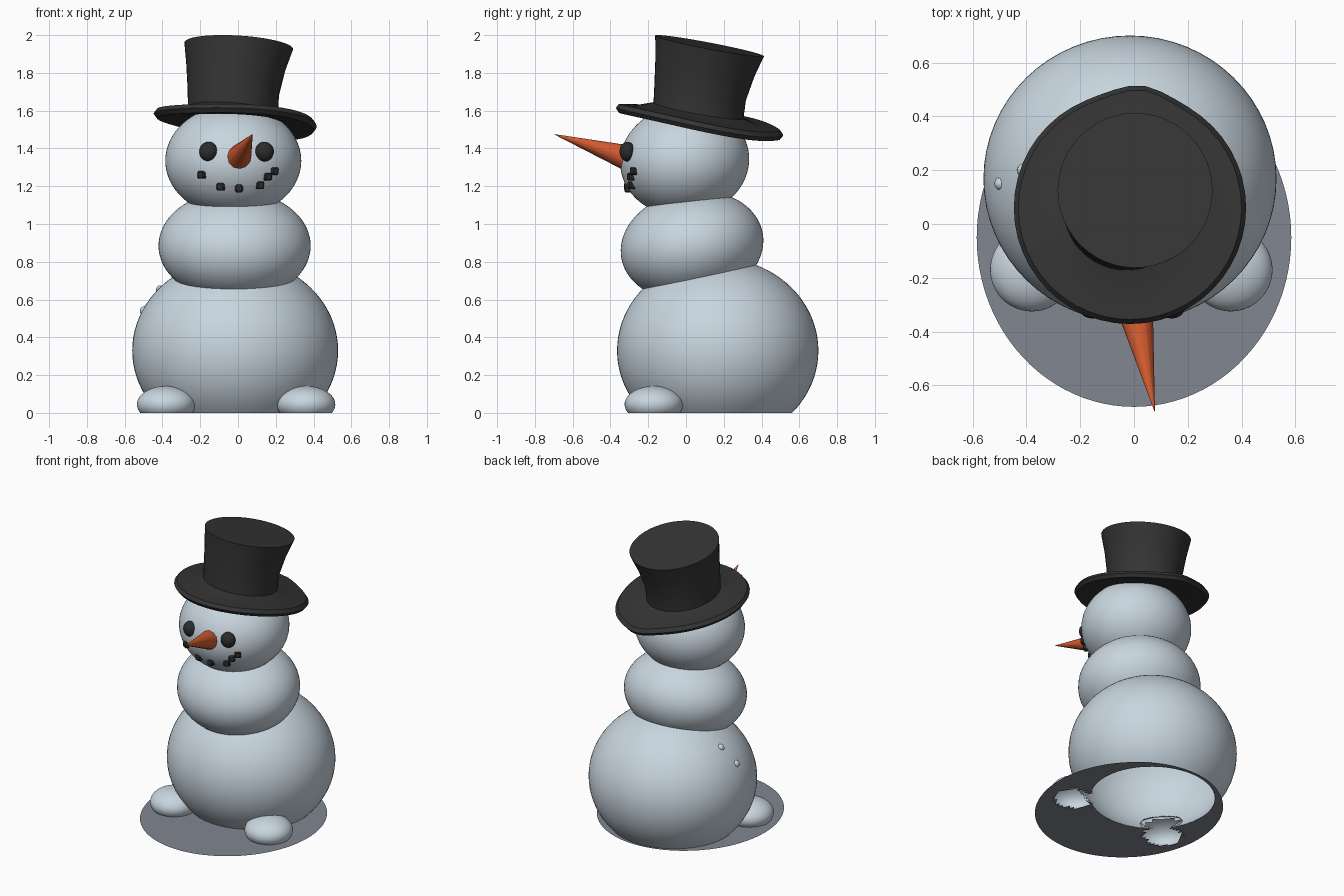
import bpy, bmesh, math
from mathutils import Matrix, Vector

if "Cube" in bpy.data.objects:
    bpy.data.objects.remove(bpy.data.objects["Cube"])


def material(name, rgb):
    m = bpy.data.materials.new(name)
    m.diffuse_color = (*rgb, 1)
    m.use_nodes = True
    m.node_tree.nodes["Principled BSDF"].inputs["Base Color"].default_value = m.diffuse_color
    return m


SNOW = material("snow", (0.58, 0.67, 0.74))
FELT = material("black_felt", (0.035, 0.035, 0.035))
COAL = material("coal", (0.025, 0.025, 0.027))
CARROT = material("carrot_orange", (0.68, 0.11, 0.03))
ICE = material("grey_ice", (0.22, 0.24, 0.28))


def finish(name, bm, mat):
    me = bpy.data.meshes.new(name)
    bm.to_mesh(me)
    bm.free()
    me.materials.append(mat)
    ob = bpy.data.objects.new(name, me)
    bpy.context.collection.objects.link(ob)
    return ob


def ball_matrix(center, radii, tilt=0):
    return (Matrix.Translation(center) @ Matrix.Rotation(math.radians(tilt), 4, 'X')
            @ Matrix.Diagonal((*radii, 1)))


def sphere(name, M, mat, seg=24, others=()):
    """Ellipsoid, open at the ground, without the parts buried in other balls."""
    bm = bmesh.new()
    bmesh.ops.create_uvsphere(bm, u_segments=seg, v_segments=seg * 2 // 3, radius=1, matrix=M)
    bmesh.ops.bisect_plane(bm, geom=bm.verts[:] + bm.edges[:] + bm.faces[:],
                           plane_co=(0, 0, 0), plane_no=(0, 0, 1), clear_inner=True)
    inv = [o.inverted() for o in others]
    buried = [f for f in bm.faces
              if any(all((i @ v.co).length < 0.99 for v in f.verts) for i in inv)]
    bmesh.ops.delete(bm, geom=buried, context='FACES')
    return finish(name, bm, mat)


# Snow balls and feet
balls = {
    "base_snowball": ball_matrix((-0.015, 0.168, 0.33), (0.545, 0.533, 0.49)),
    "middle_snowball": ball_matrix((-0.018, 0.032, 0.885), (0.403, 0.38, 0.29), 10),
    "head_snowball": ball_matrix((-0.025, -0.007, 1.335), (0.36, 0.342, 0.295), 6),
    "left_foot": ball_matrix((-0.38, -0.17, 0.045), (0.155, 0.155, 0.097)),
    "right_foot": ball_matrix((0.36, -0.17, 0.045), (0.155, 0.155, 0.097)),
}
for name, M in balls.items():
    sphere(name, M, SNOW, 64, [o for n, o in balls.items() if n != name])

# Small snow lumps on the left flank
for i, p in enumerate([(-0.495, 0.15, 0.54), (-0.41, 0.2, 0.65)]):
    sphere(f"snow_lump_{i}", ball_matrix(p, (0.025,) * 3), SNOW, 12)

# Eyes
for side, x in (("left", -0.155), ("right", 0.14)):
    sphere(side + "_eye", ball_matrix((x, -0.31, 1.383), (0.05, 0.042, 0.052)), COAL, 20)

# Mouth: coal lumps set on the head surface
head_inv = balls["head_snowball"].inverted()


def head_y(x, z):
    y = -0.45
    while (head_inv @ Vector((x, y, z))).length > 1:
        y += 0.003
    return y


for i, (x, z) in enumerate([(-0.19, 1.26), (-0.09, 1.198), (0.005, 1.188),
                            (0.115, 1.205), (0.155, 1.25), (0.19, 1.28)]):
    bm = bmesh.new()
    bmesh.ops.create_cube(bm, size=0.04, matrix=Matrix.Translation((x, head_y(x, z), z))
                          @ Matrix.Rotation(x * 3, 4, 'Z'))
    bmesh.ops.bevel(bm, geom=bm.edges[:], offset=0.006, segments=1, affect='EDGES')
    finish(f"mouth_coal_{i}", bm, COAL)

# Carrot nose, slanting up and to the side
root, tip = Vector((0.003, -0.31, 1.35)), Vector((0.077, -0.697, 1.475))
axis = tip - root
bm = bmesh.new()
bmesh.ops.create_cone(bm, cap_ends=True, segments=12, radius1=0.068, radius2=0.001,
                      depth=axis.length, matrix=Matrix.Translation((root + tip) / 2)
                      @ axis.to_track_quat('Z', 'Y').to_matrix().to_4x4())
finish("carrot_nose", bm, CARROT)


# Top hat: rings of (cx, cy, cz, radius, slope_x, slope_y, brim waviness)
def loft(name, rings, mat, n=48):
    bm = bmesh.new()
    loops = []
    for cx, cy, cz, r, sx, sy, wave in rings:
        loop = []
        for k in range(n):
            t = 2 * math.pi * k / n
            rr = r + wave * 0.025 * math.exp(-((t - 1.48) / 0.25) ** 2)
            x, y = rr * math.cos(t), rr * math.sin(t)
            z = cz + sx * x + sy * y - wave * 0.012 * math.cos(2 * t - 1.8)
            loop.append(bm.verts.new((cx + x, cy + y, z)))
        loops.append(loop)
    for a, b in zip(loops, loops[1:]):
        for k in range(n):
            j = (k + 1) % n
            bm.faces.new((a[k], a[j], b[j], b[k]))
    bm.faces.new(loops[-1])
    bmesh.ops.recalc_face_normals(bm, faces=bm.faces[:])
    return finish(name, bm, mat)


loft("top_hat", [
    (-0.015, 0.04, 1.56, 0.20, -0.08, -0.16, 0),
    (-0.015, 0.06, 1.535, 0.30, -0.08, -0.16, 0.5),
    (-0.015, 0.06, 1.525, 0.415, -0.08, -0.16, 1),
    (-0.015, 0.06, 1.548, 0.432, -0.08, -0.16, 1),
    (-0.015, 0.06, 1.572, 0.415, -0.08, -0.16, 1),
    (-0.02, 0.06, 1.58, 0.31, -0.08, -0.17, 0.5),
    (-0.027, 0.066, 1.60, 0.238, -0.08, -0.18, 0),
    (-0.025, 0.075, 1.70, 0.242, -0.08, -0.19, 0),
    (-0.012, 0.10, 1.83, 0.262, -0.07, -0.19, 0),
    (0.004, 0.125, 1.943, 0.288, -0.06, -0.19, 0),
], FELT)

# Ice patch on the ground, open under the snow
bm = bmesh.new()
n, steps = 96, 16
k0 = math.sqrt(1 - (0.33 / 0.49) ** 2)
loops = []
for s in range(steps + 1):
    f = s / steps
    loop = []
    for k in range(n):
        c, d = math.cos(2 * math.pi * k / n), math.sin(2 * math.pi * k / n)
        inner = Vector((-0.015 + 0.545 * k0 * c, 0.168 + 0.533 * k0 * d, 0.002))
        outer = Vector((0.585 * c, -0.05 + 0.63 * d, 0.002))
        loop.append(bm.verts.new(inner.lerp(outer, f)))
    loops.append(loop)
for a, b in zip(loops, loops[1:]):
    for k in range(n):
        j = (k + 1) % n
        bm.faces.new((a[k], b[k], b[j], a[j]))
feet = [balls[f].inverted() for f in ("left_foot", "right_foot")]
bmesh.ops.delete(bm, context='FACES', geom=[
    f for f in bm.faces if any(all((i @ v.co).length < 1 for v in f.verts) for i in feet)])
finish("ice_patch", bm, ICE)

# Smooth shading with crisp edges
for ob in bpy.context.scene.objects:
    ob.select_set(True)
    bpy.context.view_layer.objects.active = ob
bpy.ops.object.shade_smooth_by_angle(angle=math.radians(40))
